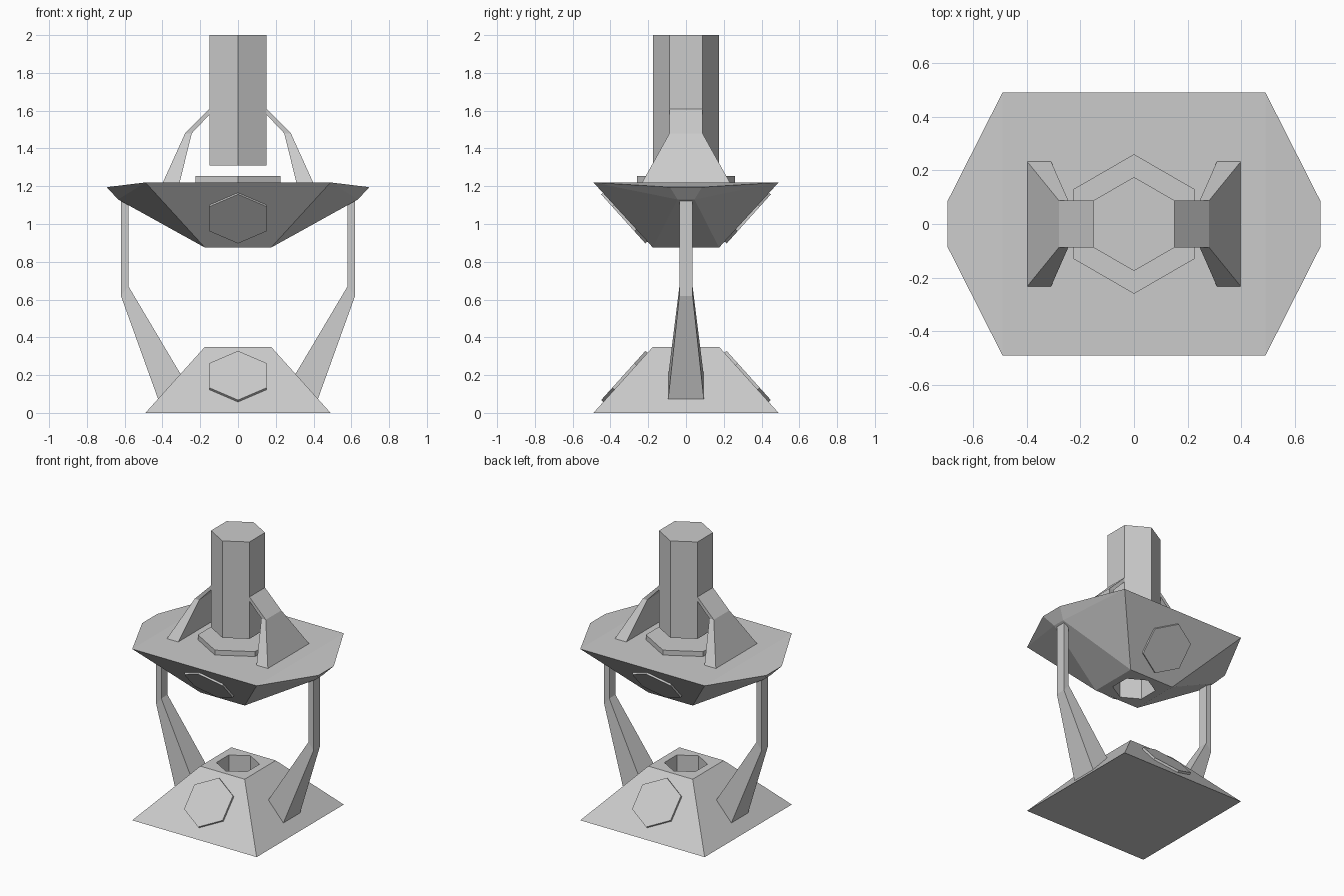
import bpy, bmesh
from math import atan2, cos, sin, pi
from mathutils import Matrix

if "Cube" in bpy.data.objects:
    bpy.data.objects.remove(bpy.data.objects["Cube"])


def finish(name, bm):
    bmesh.ops.recalc_face_normals(bm, faces=bm.faces)
    mesh = bpy.data.meshes.new(name)
    bm.to_mesh(mesh)
    bm.free()
    ob = bpy.data.objects.new(name, mesh)
    bpy.context.scene.collection.objects.link(ob)
    return ob


def loft(name, rings, matrix=None):
    """Skin equal-length rings of points and cap both ends."""
    bm = bmesh.new()
    loops = [[bm.verts.new(p) for p in ring] for ring in rings]
    n = len(loops[0])
    for a, b in zip(loops, loops[1:]):
        for i in range(n):
            j = (i + 1) % n
            bm.faces.new((a[i], a[j], b[j], b[i]))
    bm.faces.new(loops[0])
    bm.faces.new(loops[-1])
    if matrix:
        bm.transform(matrix)
    return finish(name, bm)


def hexagon(r, z):
    return [(r * cos(pi / 6 + i * pi / 3), r * sin(pi / 6 + i * pi / 3), z) for i in range(6)]


def square(h, z):
    return [(-h, -h, z), (h, -h, z), (h, h, z), (-h, h, z)]


def hex_prism(name, r, z0, z1, matrix=None):
    return loft(name, [hexagon(r, z0), hexagon(r, z1)], matrix)


def cut_socket(ob, z0, z1):
    cutter = hex_prism(ob.name + "_cutter", 0.14, z0, z1)
    mod = ob.modifiers.new("socket", 'BOOLEAN')
    mod.operation = 'DIFFERENCE'
    mod.solver = 'EXACT'
    mod.object = cutter
    bpy.context.view_layer.objects.active = ob
    bpy.ops.object.modifier_apply(modifier=mod.name)
    bpy.data.objects.remove(cutter)


def bracket(name, stations, side):
    """Each station: outer (x, z), inner (x, z), half width in y."""
    rings = [[(side * xo, -w, zo), (side * xo, w, zo), (side * xi, w, zi), (side * xi, -w, zi)]
             for (xo, zo), (xi, zi), w in stations]
    return loft(name, rings)


# Pyramid base with hexagonal socket
base = loft("base", [square(0.49, 0), square(0.175, 0.35)])
cut_socket(base, 0.15, 0.45)

# Faceted upper tray: convex shape with clipped side wings
bm = bmesh.new()
for sx in (-1, 1):
    for sy in (-1, 1):
        for x, y, z in ((0.175, 0.175, 0.875), (0.49, 0.49, 1.22),
                        (0.695, 0.085, 1.195), (0.635, 0.045, 1.13)):
            bm.verts.new((sx * x, sy * y, z))
bmesh.ops.convex_hull(bm, input=bm.verts)
bmesh.ops.dissolve_limit(bm, angle_limit=0.01, verts=bm.verts, edges=bm.edges)
tray = finish("upper_tray", bm)
cut_socket(tray, 0.775, 1.075)

# Hexagonal plates on the front and back slopes of base and tray
tilt = atan2(0.35, 0.315)
for label, z, angle in (("base", 0.188, tilt), ("tray", 1.037, pi - tilt)):
    for face, turn in (("front", 0), ("back", pi)):
        m = (Matrix.Rotation(turn, 4, 'Z') @ Matrix.Translation((0, -0.321, z))
             @ Matrix.Rotation(angle, 4, 'X'))
        hex_prism(f"{label}_{face}_plate", 0.175, -0.01, 0.015, m)

# Side arms and column buttresses
arm = [((0.42, 0.065), (0.295, 0.19), 0.095),
       ((0.62, 0.62), (0.58, 0.67), 0.035),
       ((0.62, 1.15), (0.58, 1.15), 0.035)]
buttress = [((0.40, 1.215), (0.31, 1.215), 0.235),
            ((0.28, 1.48), (0.245, 1.48), 0.0875),
            ((0.15, 1.61), (0.15, 1.58), 0.0875)]
for side, tag in ((-1, "left"), (1, "right")):
    bracket(tag + "_arm", arm, side)
    bracket(tag + "_buttress", buttress, side)

# Hexagonal disc and the column held above it
hex_prism("column_disc", 0.26, 1.215, 1.255)
hex_prism("column", 0.175, 1.31, 2.0)
